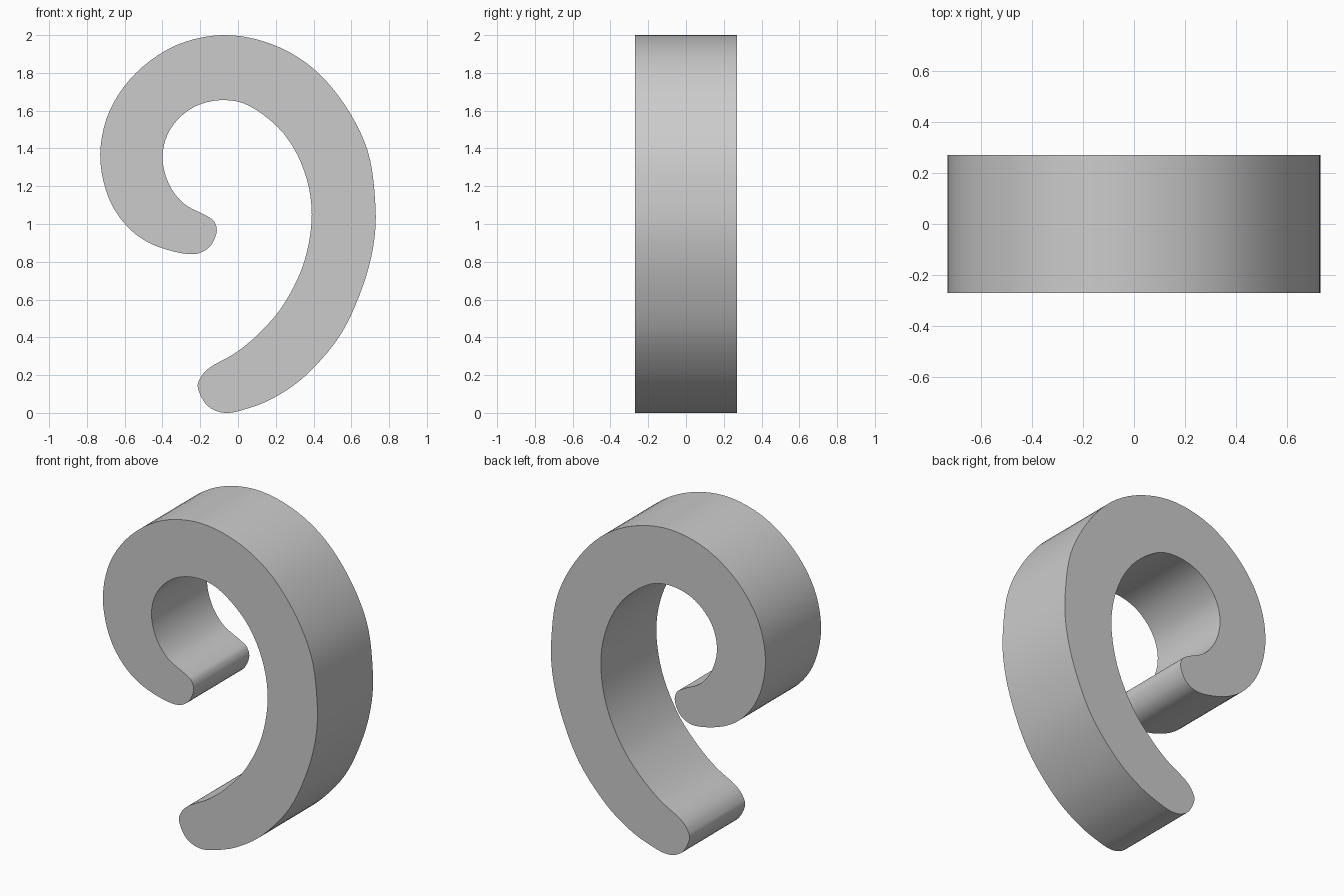
import bpy, bmesh
from mathutils import Vector

if "Cube" in bpy.data.objects:
    bpy.data.objects.remove(bpy.data.objects["Cube"])

DEPTH = 0.54
STEPS = 5

# Outline of the curl in (x, z), counter-clockwise from the bottom tip
OUTLINE = [
    (-0.07, 0.00), (0.04, 0.02), (0.19, 0.08), (0.36, 0.20), (0.54, 0.41), (0.66, 0.67),
    (0.72, 0.91), (0.725, 1.13), (0.685, 1.39), (0.565, 1.63), (0.39, 1.83), (0.17, 1.955),
    (-0.08, 2.00), (-0.33, 1.945), (-0.54, 1.80), (-0.68, 1.60), (-0.73, 1.37),
    (-0.69, 1.15), (-0.59, 0.99), (-0.45, 0.89), (-0.26, 0.84), (-0.16, 0.87),
    (-0.115, 0.95), (-0.125, 1.01), (-0.17, 1.045), (-0.29, 1.11), (-0.37, 1.22),
    (-0.40, 1.36), (-0.36, 1.50), (-0.25, 1.61), (-0.10, 1.655), (0.06, 1.625),
    (0.24, 1.48), (0.35, 1.28), (0.39, 1.05), (0.35, 0.80), (0.245, 0.58),
    (0.12, 0.43), (-0.01, 0.32), (-0.15, 0.24), (-0.205, 0.175), (-0.21, 0.12),
    (-0.16, 0.035),
]


def smooth_loop(points, steps):
    """Closed Catmull-Rom curve through the points."""
    pts = [Vector(p) for p in points]
    n, out = len(pts), []
    for i in range(n):
        a, b, c, d = (pts[(i + k) % n] for k in (-1, 0, 1, 2))
        for s in range(steps):
            t = s / steps
            out.append(0.5 * (2 * b + (c - a) * t + (2 * a - 5 * b + 4 * c - d) * t ** 2
                              + (3 * b - a - 3 * c + d) * t ** 3))
    return out


# Curl: flat front face extruded straight back
bm = bmesh.new()
front = bm.faces.new([bm.verts.new((p.x, -DEPTH / 2, p.y)) for p in smooth_loop(OUTLINE, STEPS)])
back = bmesh.ops.extrude_face_region(bm, geom=[front], use_keep_orig=True)
moved = [g for g in back["geom"] if isinstance(g, bmesh.types.BMVert)]
bmesh.ops.translate(bm, verts=moved, vec=(0, DEPTH, 0))
bmesh.ops.recalc_face_normals(bm, faces=bm.faces)

# Settle on the ground and centre
low = min(v.co.z for v in bm.verts)
mid = (min(v.co.x for v in bm.verts) + max(v.co.x for v in bm.verts)) / 2
bmesh.ops.translate(bm, verts=bm.verts, vec=(-mid, 0, -low))

mesh = bpy.data.meshes.new("curl_hook")
bm.to_mesh(mesh)
bm.free()
curl = bpy.data.objects.new("curl_hook", mesh)
bpy.context.collection.objects.link(curl)
bpy.context.view_layer.objects.active = curl
curl.select_set(True)
bpy.ops.object.shade_smooth_by_angle(angle=0.6)
